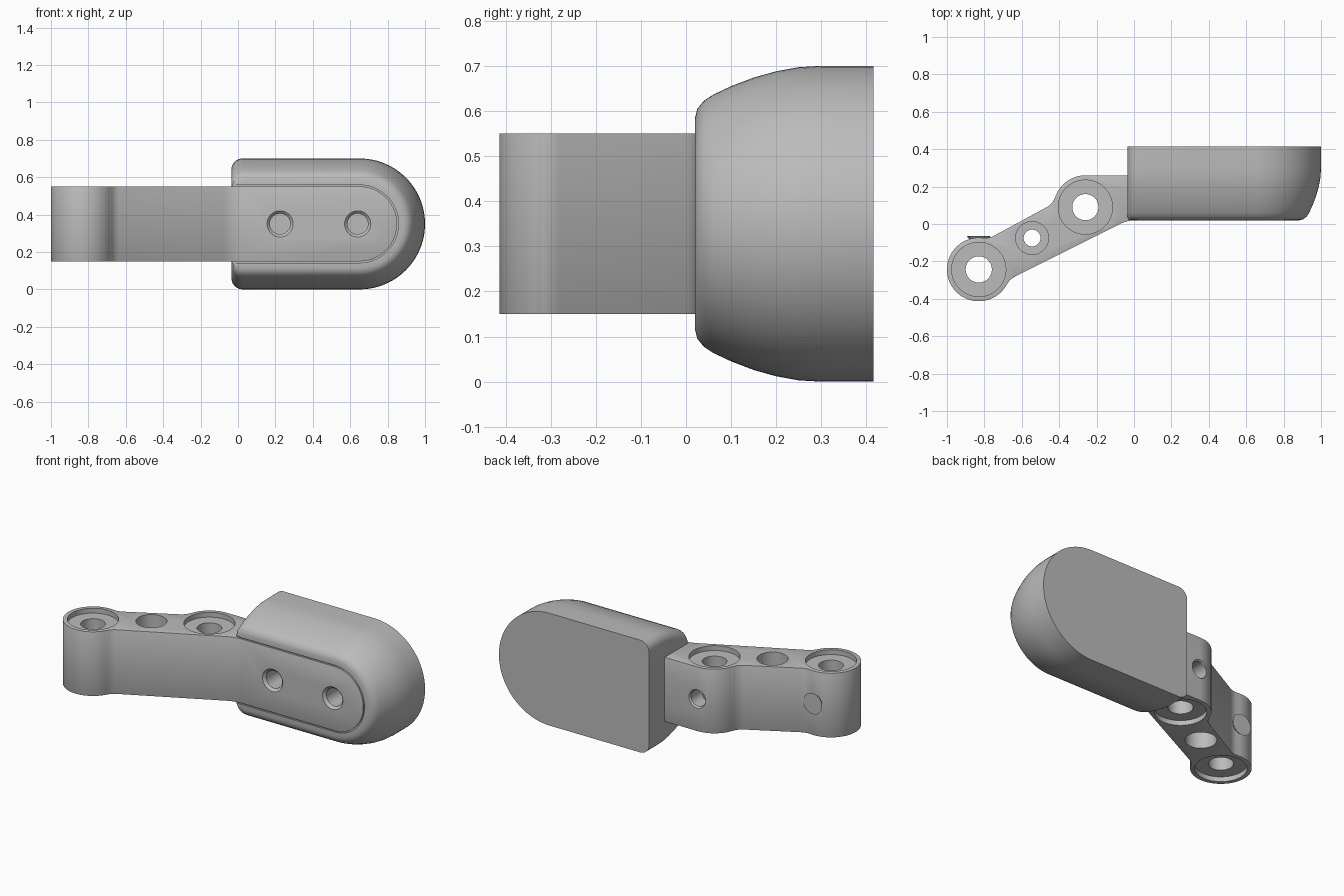
import bpy, bmesh
from math import radians, cos, sin
from mathutils import Vector

cube = bpy.data.objects.get("Cube")
if cube:
    bpy.data.objects.remove(cube)

grey = bpy.data.materials.new("plain grey")
grey.use_nodes = True
grey.diffuse_color = (0.5, 0.5, 0.5, 1)
grey.node_tree.nodes["Principled BSDF"].inputs["Base Color"].default_value = (0.5, 0.5, 0.5, 1)


def arc(cx, cy, r, start, end, steps):
    angles = [radians(start + (end - start) * i / steps) for i in range(steps + 1)]
    return [(cx + r * cos(a), cy + r * sin(a)) for a in angles]


def loft(name, rings):
    """Skin a closed solid through rings with equal point counts."""
    bm = bmesh.new()
    loops = [[bm.verts.new(p) for p in ring] for ring in rings]
    n = len(loops[0])
    for a, b in zip(loops, loops[1:]):
        for i in range(n):
            j = (i + 1) % n
            bm.faces.new((a[i], a[j], b[j], b[i]))
    bm.faces.new(loops[0][::-1])
    bm.faces.new(loops[-1])
    bmesh.ops.recalc_face_normals(bm, faces=bm.faces)
    mesh = bpy.data.meshes.new(name)
    bm.to_mesh(mesh)
    bm.free()
    mesh.materials.append(grey)
    obj = bpy.data.objects.new(name, mesh)
    bpy.context.collection.objects.link(obj)
    return obj


def drill(centre, axis, profile):
    """Round cutter: profile is a list of (distance along axis, radius)."""
    axis = Vector(axis)
    u = axis.orthogonal().normalized()
    v = axis.cross(u)
    circle = arc(0, 0, 1, 0, 360, 48)[:-1]
    cutter = loft("cutter", [[Vector(centre) + axis * d + (u * x + v * y) * r
                              for x, y in circle] for d, r in profile])
    cutter.hide_render = True
    return cutter


def apply(obj, mod):
    bpy.ops.object.select_all(action='DESELECT')
    bpy.context.view_layer.objects.active = obj
    obj.select_set(True)
    bpy.ops.object.modifier_apply(modifier=mod.name)


def combine(obj, cutter, operation='DIFFERENCE'):
    mod = obj.modifiers.new("cut", 'BOOLEAN')
    mod.operation = operation
    mod.solver = 'EXACT'
    mod.object = cutter
    apply(obj, mod)


def stadium(radius, left, y0, y1):
    """Bar along x with a round right end."""
    shape = [(left, 0.35 + radius), (left, 0.35 - radius)] + arc(0.65, 0.35, radius, -90, 90, 40)
    bar = loft("cutter", [[(x, y, z) for x, z in shape] for y in (y0, y1)])
    bar.hide_render = True
    return bar


# Pad: U-shaped dome with a flat left end and rounded left corners
rings = []
for y, inset in [(0.415, 0), (0.3, 0), (0.25, 0.003), (0.2, 0.012), (0.15, 0.026),
                 (0.1, 0.045), (0.06, 0.064), (0.04, 0.077), (0.025, 0.095), (0.02, 0.115)]:
    left = -0.035 + max(0, inset - 0.09)
    low, high, c = inset, 0.7 - inset, 0.06
    outline = (arc(0.65, 0.35, 0.35 - inset, -90, 90, 48)
               + arc(left + c, high - c, c, 90, 180, 8)
               + arc(left + c, low + c, c, 180, 270, 8))
    rings.append([(x, y, z) for x, z in outline])
pad = loft("pad", rings)

# Arm: two round bosses joined by a slanted strap and a straight tang
A, B = (-0.83, -0.243), (-0.26, 0.09)
plan = (arc(*A, 0.17, 82.8, 331.7, 60)
        + arc(-0.592, -0.371, 0.1, 151.7, 116.4, 8)
        + arc(0.012, -0.18, 0.2, 116.4, 90, 8)
        + [(0.9, 0.02), (0.9, 0.26)]
        + arc(*B, 0.17, 90, 161.2, 16)
        + arc(-0.516, 0.177, 0.1, -18.8, -62, 10)
        + arc(-0.796, 0.025, 0.1, -62, -97.2, 8))
arm = loft("arm", [[(x, y, z) for x, y in plan] for z in (0, 0.7)])

cutters = [stadium(0.2, -1.2, -1, 1)]
combine(arm, cutters[0], 'INTERSECT')
bevel = arm.modifiers.new("soft edges", 'BEVEL')
bevel.width = 0.009
bevel.segments = 2
bevel.limit_method = 'ANGLE'
bevel.angle_limit = radians(40)
apply(arm, bevel)

# Groove around the tang
cutters.append(stadium(0.208, -0.2, -0.1, 0.03))
combine(pad, cutters[-1])

# Stepped vertical bores through the arm
for (x, y), wide, narrow, depth in [(A, 0.145, 0.07, 0.03), (B, 0.145, 0.07, 0.03),
                                    ((-0.545, -0.075), 0.088, 0.045, 0.12)]:
    low, high = 0.15 + depth, 0.55 - depth
    cutters.append(drill((x, y, 0), (0, 0, 1), [(0.05, wide), (low, wide), (low, narrow),
                                                (high, narrow), (high, wide), (0.65, wide)]))
    combine(arm, cutters[-1])

# Chamfered set-screw holes at the back of each boss
for x, y in (A, B):
    cutters.append(drill((x, y, 0.35), (0, 1, 0), [(0, 0.05), (0.16, 0.05), (0.18, 0.065)]))
    combine(arm, cutters[-1])

# Chamfered blind holes in the tang, running on into the pad
for x in (0.225, 0.64):
    cutters.append(drill((x, 0, 0.35), (0, 1, 0), [(0.01, 0.08), (0.035, 0.055), (0.28, 0.055)]))
    combine(arm, cutters[-1])
    combine(pad, cutters[-1])

for cutter in cutters:
    bpy.data.objects.remove(cutter)
for obj in (pad, arm):
    bpy.ops.object.select_all(action='DESELECT')
    bpy.context.view_layer.objects.active = obj
    obj.select_set(True)
    bpy.ops.object.shade_smooth_by_angle(angle=radians(32))
